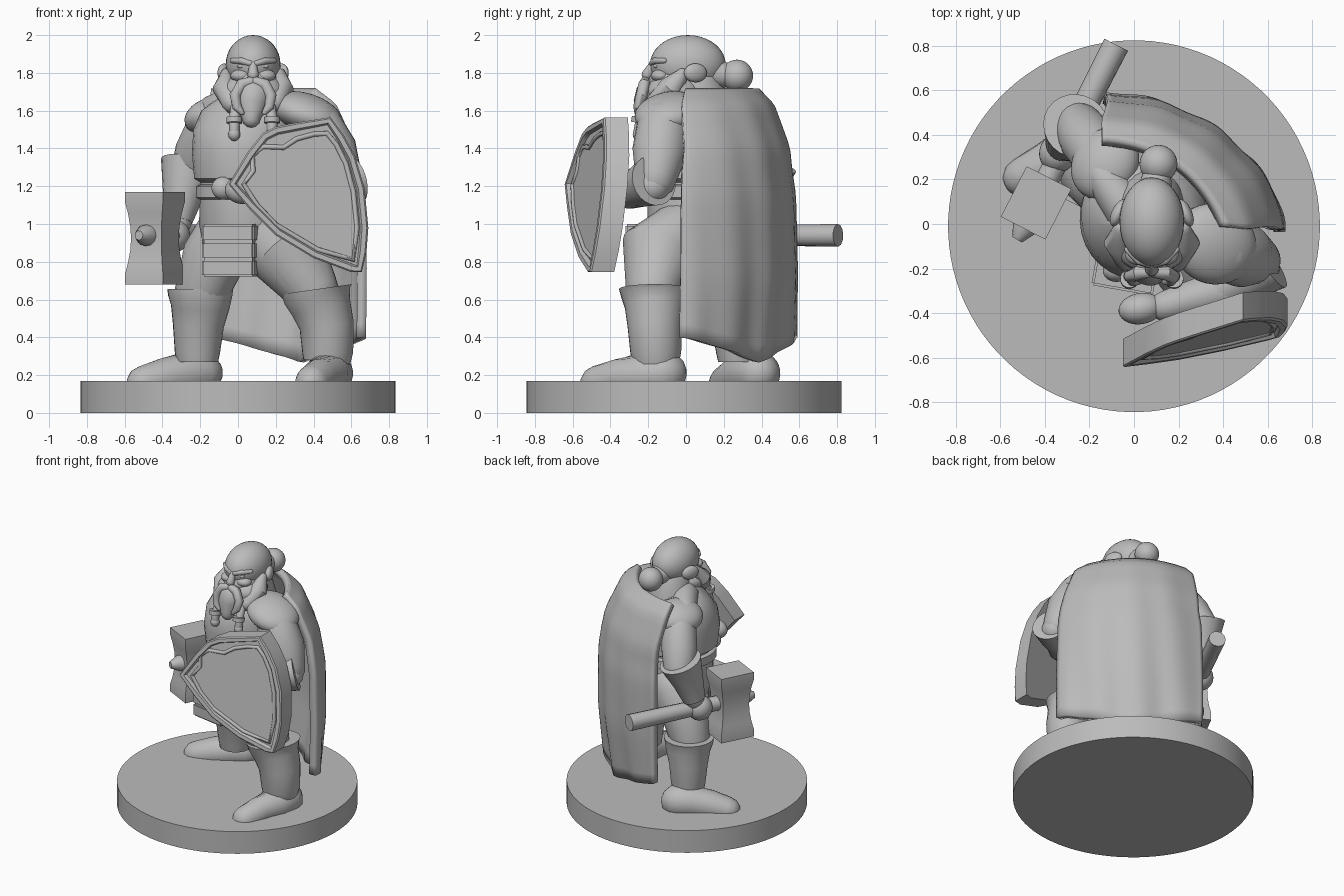
import bpy, bmesh, math
from mathutils import Vector, Matrix

cube = bpy.data.objects.get("Cube")
if cube:
    bpy.data.objects.remove(cube, do_unlink=True)

stone = bpy.data.materials.new("stone_grey")
stone.use_nodes = True
stone.diffuse_color = (0.5, 0.5, 0.5, 1)
stone.node_tree.nodes["Principled BSDF"].inputs["Base Color"].default_value = (0.5, 0.5, 0.5, 1)

YAW = Matrix.Rotation(math.radians(-35), 4, 'Z')   # twist of the body and cape
HEAD_X = 0.08


def finish(name, bm, angle=40):
    bmesh.ops.recalc_face_normals(bm, faces=bm.faces)
    mesh = bpy.data.meshes.new(name)
    bm.to_mesh(mesh)
    bm.free()
    obj = bpy.data.objects.new(name, mesh)
    bpy.context.collection.objects.link(obj)
    mesh.materials.append(stone)
    bpy.ops.object.select_all(action='DESELECT')
    obj.select_set(True)
    bpy.context.view_layer.objects.active = obj
    bpy.ops.object.shade_smooth_by_angle(angle=math.radians(angle))
    return obj


def ellipsoid(name, loc, radii, yaw=0, tilt=0):
    bm = bmesh.new()
    bmesh.ops.create_uvsphere(bm, u_segments=32, v_segments=18, radius=1)
    m = (Matrix.Translation(loc) @ Matrix.Rotation(math.radians(yaw), 4, 'Z')
         @ Matrix.Rotation(math.radians(tilt), 4, 'Y') @ Matrix.Diagonal((*radii, 1)))
    bm.transform(m)
    return finish(name, bm)


def skin_rings(bm, rings):
    rows = [[bm.verts.new(p) for p in ring] for ring in rings]
    n = len(rows[0])
    for a, b in zip(rows, rows[1:]):
        for i in range(n):
            j = (i + 1) % n
            bm.faces.new((a[i], a[j], b[j], b[i]))
    bm.faces.new(rows[0])
    bm.faces.new(rows[-1])


def stack(name, levels, centre=(0, 0), turn=YAW, sides=32):
    """Horizontal oval sections: (z, x radius, y radius)."""
    bm = bmesh.new()
    step = math.tau / sides
    skin_rings(bm, [[turn @ Vector((centre[0] + rx * math.cos((i + .5) * step),
                                   centre[1] + ry * math.sin((i + .5) * step), z))
                     for i in range(sides)] for z, rx, ry in levels])
    return finish(name, bm)


def limb(name, path, radii, rounded=True, sides=24):
    """Tapered tube through the path points."""
    pts = [Vector(p) for p in path]
    tangents = [(pts[min(i + 1, len(pts) - 1)] - pts[max(i - 1, 0)]).normalized()
                for i in range(len(pts))]
    sections = list(zip(pts, tangents, radii))
    if rounded:
        p, t, r = sections[0]
        q, u, s = sections[-1]
        caps = ((.5, .86), (.86, .5), (.98, .15))
        sections = ([(p - t * r * d, t, r * k) for d, k in reversed(caps)] + sections
                    + [(q + u * s * d, u, s * k) for d, k in caps])
    bm = bmesh.new()
    rings = []
    for p, t, r in sections:
        side = t.cross(Vector((0.31, 0.9, 0.3))).normalized()
        up = t.cross(side)
        rings.append([p + r * (side * math.cos(math.tau * i / sides)
                               + up * math.sin(math.tau * i / sides)) for i in range(sides)])
    skin_rings(bm, rings)
    return finish(name, bm)


def box(name, loc, size, yaw=0, bevel=0.01):
    bm = bmesh.new()
    bmesh.ops.create_cube(bm, size=1)
    bm.transform(Matrix.Diagonal((*size, 1)))
    bmesh.ops.bevel(bm, geom=bm.edges[:], offset=bevel, segments=2, affect='EDGES')
    bm.transform(Matrix.Translation(loc) @ Matrix.Rotation(math.radians(yaw), 4, 'Z'))
    return finish(name, bm)


# Round stand
stack("stand", [(0, .835, .835), (.17, .835, .835)], (0, -.01), Matrix(), 96)

# Trunk, belt and front plates
stack("torso", [(.8, .14, .15), (.88, .23, .22), (1.0, .25, .25), (1.16, .24, .25), (1.22, .235, .25),
                (1.24, .27, .285), (1.38, .28, .3), (1.5, .28, .28), (1.6, .25, .21), (1.68, .13, .13)],
      (.01, .06))
stack("belt", [(1.13, .24, .25), (1.14, .26, .275), (1.2, .26, .275), (1.21, .24, .25)], (.01, .06))
ellipsoid("belt_buckle", (-.08, -.21, 1.19), (.06, .05, .06))
for i in range(3):
    box(f"front_plate_{i}", (-.035, -.19, .768 + .092 * i), (.28, .22, .094), -10)
limb("neck", [(.07, .1, 1.55), (.08, .05, 1.76)], [.16, .13])
limb("fur_collar", [(-.14, .22, 1.6), (-.05, .08, 1.62), (.1, -.02, 1.62), (.33, -.04, 1.61)],
     [.08, .1, .1, .08])

# Legs, boots and feet
limb("left_thigh", [(.15, .02, .97), (.27, -.15, .84), (.4, -.18, .64)], [.18, .205, .14])
limb("right_thigh", [(-.03, .18, .97), (-.13, .2, .82), (-.2, .23, .62)], [.18, .17, .14])
limb("left_boot", [(.47, -.16, .27), (.475, -.16, .32), (.47, -.165, .46), (.44, -.165, .56),
                   (.42, -.165, .62), (.415, -.165, .655)], [.125, .135, .145, .16, .18, .19], False)
limb("right_boot", [(-.215, .28, .27), (-.215, .28, .32), (-.21, .27, .46), (-.2, .26, .56),
                    (-.2, .25, .62), (-.2, .25, .655)], [.11, .12, .135, .155, .17, .175], False)
limb("left_foot", [(.485, -.12, .21), (.47, -.24, .205), (.43, -.36, .185), (.39, -.47, .16)],
     [.125, .115, .1, .09])
limb("right_foot", [(-.2, .38, .21), (-.28, .33, .205), (-.39, .26, .185), (-.5, .21, .16)],
     [.12, .115, .105, .09])

# Left arm holding the shield
ellipsoid("left_shoulder_pad", (.36, -.09, 1.59), (.2, .18, .1), -25, 18)
limb("left_upper_arm", [(.41, -.12, 1.52), (.49, -.14, 1.38), (.55, -.16, 1.24)], [.14, .145, .11])
limb("left_forearm", [(.56, -.18, 1.2), (.4, -.3, 1.18), (.14, -.37, 1.18)], [.1, .1, .07])
limb("left_cuff", [(.36, -.31, 1.18), (.5, -.24, 1.2), (.61, -.17, 1.23)], [.09, .11, .135], False)
ellipsoid("left_hand", (.03, -.38, 1.18), (.1, .07, .075), 10)

# Right arm holding the hammer
ellipsoid("right_shoulder_pad", (-.13, .27, 1.57), (.15, .17, .1), -35, -20)
limb("right_upper_arm", [(-.15, .3, 1.52), (-.21, .38, 1.38), (-.25, .44, 1.26)], [.12, .125, .11])
limb("right_forearm", [(-.26, .43, 1.24), (-.32, .35, 1.0)], [.1, .07])
limb("right_cuff", [(-.32, .36, 1.02), (-.29, .39, 1.16), (-.26, .44, 1.32)], [.08, .11, .15], False)
ellipsoid("right_hand", (-.34, .32, .94), (.085, .09, .09), -28)

# Hammer
limb("hammer_handle", [(-.47, .04, .94), (-.08, .805, .94)], [.052, .06], False, 12)
limb("hammer_spike", [(-.47, .03, .94), (-.495, -.02, .94), (-.525, -.07, .94)], [.06, .055, .025], False, 12)
half = [(.245, 1), (.19, 1), (.13, .9), (.06, .82)]
levels = [(-h, s) for h, s in half] + [(0, .8)] + [(h, s) for h, s in reversed(half)]
R2 = math.sqrt(.5)
stack("hammer_head", [(.925 + h, .225 * s * R2 * 1, .255 * s * R2) for h, s in levels], (0, 0),
      Matrix.Translation((-.44, .095, 0)) @ Matrix.Rotation(math.radians(-27), 4, 'Z'), 4)


# Shield: bordered plate leaning with its own slope, and a wavy moulding on its face
def lean(x, z):
    return -.8 + .29 * x + .147 * z


outline = [(-.05, 1.21), (.05, 1.38), (.13, 1.48), (.2, 1.515), (.3, 1.535), (.49, 1.565), (.56, 1.47),
           (.62, 1.36), (.67, 1.19), (.69, .98), (.68, .85), (.655, .745), (.6, .745), (.4, .82),
           (.2, .94), (.06, 1.08)]
bm = bmesh.new()
front = bm.faces.new([bm.verts.new((x, 0, z)) for x, z in outline])
back = bmesh.ops.extrude_face_region(bm, geom=[front])
for v in back["geom"]:
    if isinstance(v, bmesh.types.BMVert):
        v.co.y += .12
bmesh.ops.recalc_face_normals(bm, faces=bm.faces)
front = min(bm.faces, key=lambda f: f.calc_center_median().y)
for width, depth in ((.008, .008), (.025, 0), (.01, -.022)):
    bmesh.ops.inset_region(bm, faces=[front], thickness=width, depth=depth)
for v in bm.verts:
    v.co.y += lean(v.co.x, v.co.z)
finish("shield", bm, 30)
wave = [(.2, .995), (.1, 1.1), (.03, 1.21), (.08, 1.28), (.075, 1.36), (.13, 1.41), (.24, 1.405), (.31, 1.45),
        (.4, 1.475), (.47, 1.48), (.52, 1.42), (.57, 1.32), (.61, 1.17), (.63, .98), (.61, .81), (.42, .865),
        (.2, .995)]
limb("shield_moulding", [(x, lean(x, z) + .016, z) for x, z in wave], [.014] * len(wave), False, 10)

# Cape: draped sheet with soft folds: (z, half width, edge depth, middle depth)
drape = [(1.7, .33, .22, .32), (1.62, .4, .28, .42), (1.4, .45, .36, .51), (1.15, .485, .385, .545),
         (.75, .495, .395, .54), (.4, .495, .395, .49)]
ROWS, COLS = 24, 48
bm = bmesh.new()
grid = []
for r in range(ROWS + 1):
    t = r / ROWS
    f = t * (len(drape) - 1)
    k = min(int(f), len(drape) - 2)
    z, w, edge, mid = (a + (b - a) * (f - k) for a, b in zip(drape[k], drape[k + 1]))
    row = []
    for c in range(COLS + 1):
        s = 2 * c / COLS - 1
        fold = .01 * t * math.sin(11 * s + 3 * t) - .06 * t * max(0, s) ** 12
        y = edge + (mid - edge) * (1 - s * s) + fold
        drop = -.13 * (1 - abs(s)) * t ** 3
        row.append(bm.verts.new(YAW @ Vector((w * s + .06 * min(1, 2 * t), y, z + drop))))
    grid.append(row)
for a, b in zip(grid, grid[1:]):
    for c in range(COLS):
        bm.faces.new((a[c], a[c + 1], b[c + 1], b[c]))
cape = finish("cape", bm)
solid = cape.modifiers.new("thickness", 'SOLIDIFY')
solid.thickness = .05
solid.offset = 0

# Head
ellipsoid("skull", (HEAD_X, .01, 1.845), (.145, .2, .155))
ellipsoid("jaw", (HEAD_X, -.06, 1.75), (.13, .14, .1))
ellipsoid("hair_knot", (.11, .27, 1.785), (.085, .085, .085))
limb("hair_tie", [(.09, .12, 1.8), (.105, .24, 1.785)], [.085, .06], False)
ellipsoid("beard", (HEAD_X, -.06, 1.7), (.185, .16, .1))
limb("chin_beard", [(HEAD_X, -.17, 1.68), (.07, -.2, 1.62), (.07, -.225, 1.56)], [.1, .085, .05])
limb("nose", [(HEAD_X, -.175, 1.85), (HEAD_X, -.205, 1.79)], [.018, .03])
for side, label in ((-1, "right"), (1, "left")):
    def at(x, y, z):
        return (HEAD_X + side * x, y, z)
    ellipsoid(label + "_ear", at(.15, .05, 1.8), (.03, .065, .05), side * 25)
    ellipsoid(label + "_cheek", at(.06, -.135, 1.785), (.06, .05, .035))
    ellipsoid(label + "_eye", at(.055, -.158, 1.835), (.03, .016, .012))
    limb(label + "_brow", [at(.015, -.18, 1.85), at(.06, -.165, 1.863), at(.11, -.115, 1.865)],
         [.016, .018, .014])
    limb(label + "_moustache", [at(.01, -.215, 1.755), at(.06, -.22, 1.74), at(.095, -.235, 1.68),
                                at(.085, -.255, 1.62), at(.06, -.26, 1.59)], [.026, .032, .03, .025, .014])
    limb(label + "_whisker", [at(.14, -.02, 1.79), at(.15, -.08, 1.72), at(.11, -.16, 1.64)],
         [.035, .065, .055])
    limb(label + "_braid", [at(.09, -.2, 1.62), at(.1, -.24, 1.55), at(.1, -.25, 1.49)], [.03, .028, .028])
    limb(label + "_braid_ring", [at(.1, -.245, 1.565), at(.1, -.25, 1.535)], [.042, .042], False)
    ellipsoid(label + "_braid_tip", at(.1, -.25, 1.475), (.032, .032, .035))
